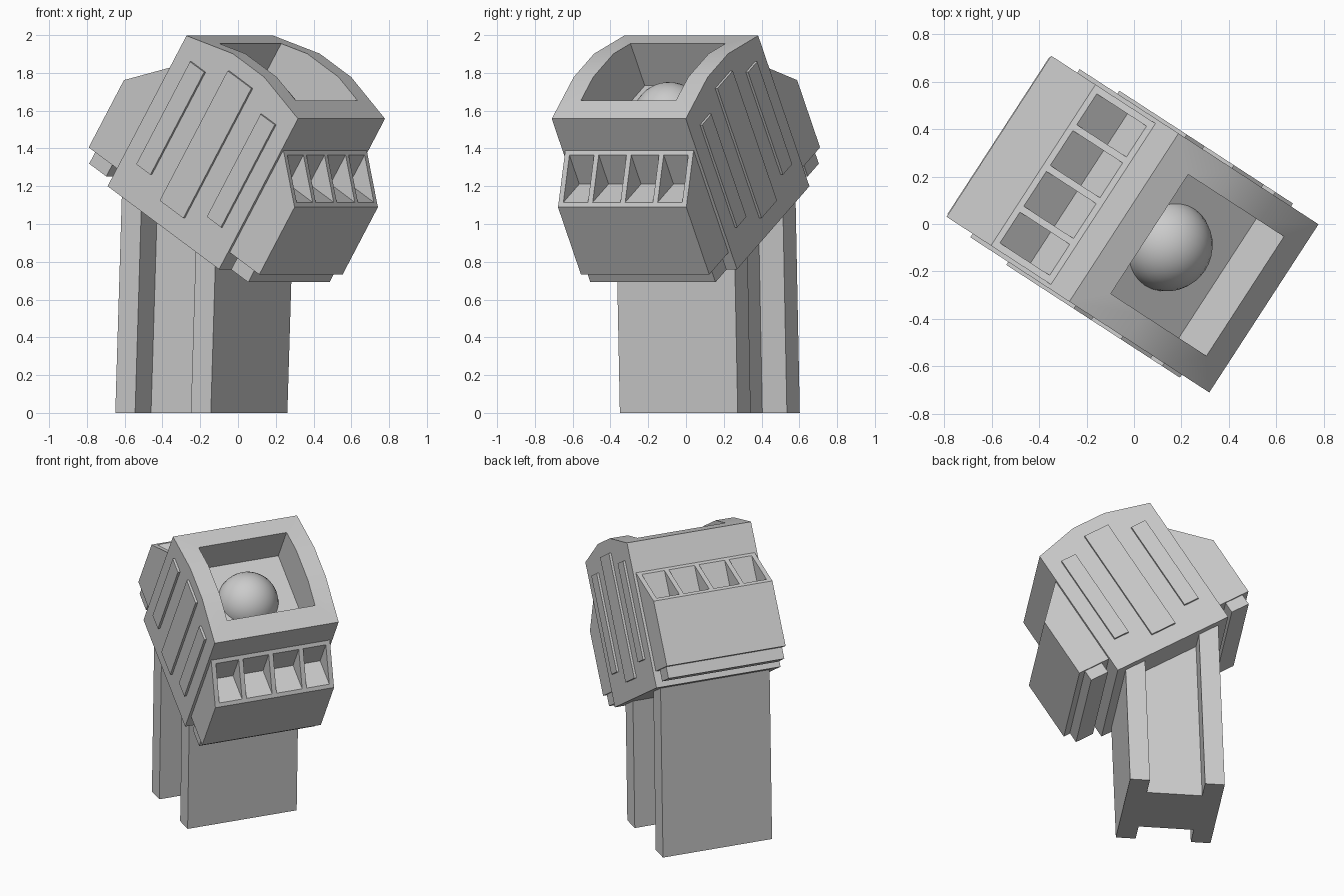
import bpy
import bmesh
from math import radians
from mathutils import Matrix, Vector

if "Cube" in bpy.data.objects:
    bpy.data.objects.remove(bpy.data.objects["Cube"], do_unlink=True)

grey = bpy.data.materials.new("plain grey")
grey.use_nodes = True
GREY = (0.6, 0.6, 0.6, 1)
grey.diffuse_color = GREY
grey.node_tree.nodes["Principled BSDF"].inputs["Base Color"].default_value = GREY

# The whole model is turned about z; the head is also tilted forward
TURN = Matrix.Rotation(radians(-33), 4, 'Z')
HEAD = Matrix.Translation((-0.165, 0.107, 0.98)) @ TURN @ Matrix.Rotation(radians(32), 4, 'Y')
HALF_LEN, HALF_WID, HEIGHT = 0.415, 0.423, 0.94


def add_object(name, bm, matrix=HEAD):
    bmesh.ops.recalc_face_normals(bm, faces=bm.faces)
    mesh = bpy.data.meshes.new(name)
    bm.to_mesh(mesh)
    bm.free()
    mesh.materials.append(grey)
    obj = bpy.data.objects.new(name, mesh)
    obj.matrix_world = matrix
    bpy.context.collection.objects.link(obj)
    return obj


def prism(bm, profile, y0, y1):
    """Extrude an (x, z) outline across the width."""
    face = bm.faces.new([bm.verts.new((x, y0, z)) for x, z in profile])
    out = bmesh.ops.extrude_face_region(bm, geom=[face])
    moved = [v for v in out["geom"] if isinstance(v, bmesh.types.BMVert)]
    bmesh.ops.translate(bm, verts=moved, vec=(0, y1 - y0, 0))


def rect(x0, x1, z0, z1):
    return [(x0, z0), (x1, z0), (x1, z1), (x0, z1)]


def smooth(obj):
    bpy.ops.object.select_all(action='DESELECT')
    obj.select_set(True)
    bpy.context.view_layer.objects.active = obj
    bpy.ops.object.shade_smooth_by_angle(angle=radians(30))


# Head body with an arched top
bm = bmesh.new()
prism(bm, [(-HALF_LEN, 0), (HALF_LEN, 0), (HALF_LEN, HEIGHT), (0.117, HEIGHT + 0.074),
           (-0.117, HEIGHT + 0.074), (-HALF_LEN, HEIGHT)], -HALF_WID, HALF_WID)
body = add_object("head_body", bm)

# Pocket sunk into the arched top
bm = bmesh.new()
prism(bm, rect(-0.284, 0.284, 0.71, 1.3), -0.3, 0.3)
cutter = add_object("pocket_cutter", bm)
cutter.hide_render = True
cut = body.modifiers.new("pocket", 'BOOLEAN')
cut.operation = 'DIFFERENCE'
cut.solver = 'EXACT'
cut.object = cutter
bpy.context.view_layer.objects.active = body
bpy.ops.object.modifier_apply(modifier=cut.name)
bpy.data.objects.remove(cutter, do_unlink=True)
smooth(body)

# Ball resting in the pocket
bm = bmesh.new()
bmesh.ops.create_uvsphere(bm, u_segments=32, v_segments=16, radius=0.195)
smooth(add_object("pocket_ball", bm, HEAD @ Matrix.Translation((0, 0, 0.68))))

# Vented blocks on both ends: solid base, divided vent cells and a lower strip
DIVIDERS = [(-0.405, -0.375), (-0.22, -0.19), (-0.015, 0.015), (0.19, 0.22), (0.375, 0.405)]
for side, label in ((1, "front"), (-1, "back")):
    def mirrored(profile):
        return [(side * (HALF_LEN + x), z) for x, z in profile]

    bm = bmesh.new()
    prism(bm, mirrored([(-0.03, 0.105), (0.22, 0.105), (0.22, 0.526), (0.201, 0.544),
                        (0.019, 0.544), (0.019, 0.725), (0, 0.743), (-0.03, 0.743)]),
          -0.405, 0.405)
    add_object(label + "_vent_block", bm)

    bm = bmesh.new()
    for y0, y1 in DIVIDERS:
        prism(bm, mirrored([(0.019, 0.544), (0.201, 0.544), (0.019, 0.725)]), y0, y1)
    add_object(label + "_vent_dividers", bm)

    bm = bmesh.new()
    prism(bm, mirrored(rect(0.05, 0.177, 0.03, 0.12)), -0.395, 0.395)
    add_object(label + "_lower_strip", bm)

# Raised ribs on both flanks
for side, label in ((1, "left"), (-1, "right")):
    bm = bmesh.new()
    for x0, x1, z0, z1 in ((-0.315, -0.21, 0.2, 0.84), (-0.088, 0.088, 0.115, 0.925),
                           (0.21, 0.315, 0.2, 0.84)):
        prism(bm, rect(x0, x1, z0, z1), side * 0.41, side * 0.438)
    add_object(label + "_flank_ribs", bm)

# Leaning beam leg with an H-shaped section, cut off inside the head
half = [(0.07, 0.372), (-0.056, 0.372), (-0.056, 0.217),
        (-0.408, 0.217), (-0.408, 0.372), (-0.533, 0.372)]
section = half + [(x, -y) for x, y in reversed(half)]
bm = bmesh.new()
low = [bm.verts.new((x, y, 0)) for x, y in section]
high = []
for x, y in section:
    z = 0.91 - 0.625 * x
    high.append(bm.verts.new((x + 0.036 * z, y, z)))
bm.faces.new(low)
bm.faces.new(high)
for i in range(len(low)):
    j = (i + 1) % len(low)
    bm.faces.new((low[i], low[j], high[j], high[i]))
add_object("beam_leg", bm, TURN)
